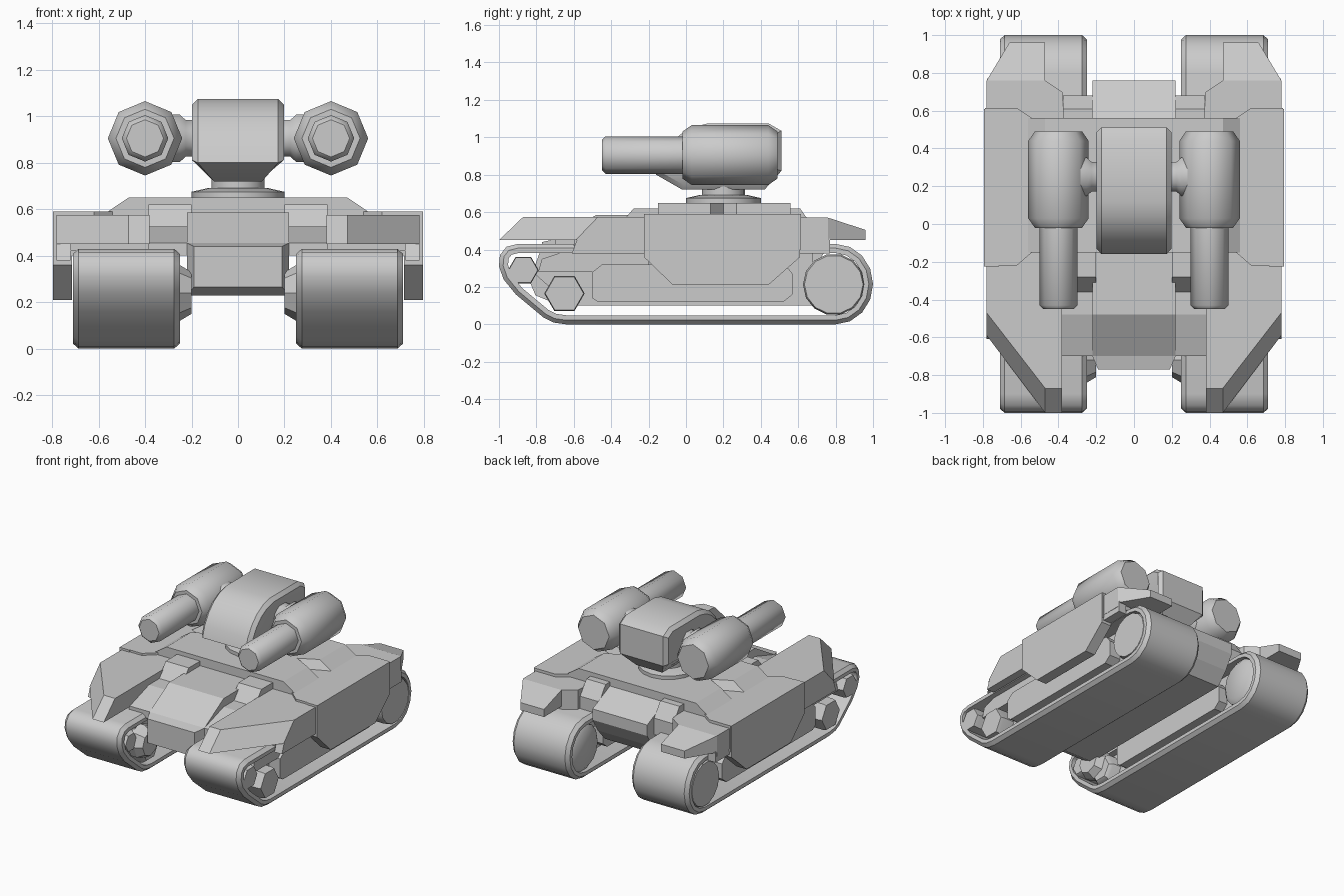
import bpy, bmesh, math
from mathutils import Vector

if "Cube" in bpy.data.objects:
    bpy.data.objects.remove(bpy.data.objects["Cube"])


def loft(name, sections, mirror=False, smooth=None, ring=False):
    """Skin equal-length loops; cap the ends, or join last to first for a ring."""
    bm = bmesh.new()
    loops = [[bm.verts.new(p) for p in s] for s in sections]
    n = len(loops[0])
    pairs = list(zip(loops, loops[1:])) + ([(loops[-1], loops[0])] if ring else [])
    for a, b in pairs:
        for i in range(n):
            j = (i + 1) % n
            bm.faces.new((a[i], a[j], b[j], b[i]))
    if not ring:
        bm.faces.new(loops[0])
        bm.faces.new(loops[-1])
    bmesh.ops.recalc_face_normals(bm, faces=bm.faces)
    me = bpy.data.meshes.new(name)
    bm.to_mesh(me)
    bm.free()
    ob = bpy.data.objects.new(name, me)
    bpy.context.collection.objects.link(ob)
    if mirror:
        m = ob.modifiers.new("mirror", 'MIRROR')
        m.use_clip = True
    if smooth:
        bpy.ops.object.select_all(action='DESELECT')
        ob.select_set(True)
        bpy.context.view_layer.objects.active = ob
        bpy.ops.object.shade_smooth_by_angle(angle=math.radians(smooth))
    return ob


def side(pts, x):
    return [(x, y, z) for y, z in pts]


def flat(pts, z):
    return [(x, y, z) for x, y in pts]


def slab(name, pts, x0, x1, **kw):
    return loft(name, [side(pts, x0), side(pts, x1)], **kw)


def plate(name, pts, z0, z1, **kw):
    return loft(name, [flat(pts, z0), flat(pts, z1)], **kw)


def inset(pts, d):
    """Shrink a counter-clockwise outline by d."""
    out = []
    n = len(pts)
    for i in range(n):
        p0, p, p1 = (Vector(pts[k % n]) for k in (i - 1, i, i + 1))
        a, b = (p - p0).normalized(), (p1 - p).normalized()
        na, nb = Vector((-a.y, a.x)), Vector((-b.y, b.x))
        out.append(tuple(p + (na + nb) * d / (1 + na.dot(nb))))
    return out


def turned(name, rings, axis, centre, n, phase=0.0, **kw):
    """Stack of (position, radius) circles along an axis."""
    secs = []
    for t, r in rings:
        sec = []
        for i in range(n):
            a = 2 * math.pi * i / n + phase
            u, v = r * math.cos(a), r * math.sin(a)
            p = {'x': (t, u, v), 'y': (u, t, v), 'z': (u, v, t)}[axis]
            sec.append(tuple(Vector(p) + Vector(centre)))
        secs.append(sec)
    return loft(name, secs, **kw)


# Track bands: flattened front, round rear
track = [(-0.64, 0), (0.8, 0)]
track += [(0.8 + 0.2 * math.sin(a), 0.215 - 0.215 * math.cos(a))
          for a in [math.pi * k / 8 for k in range(1, 8)]]
track += [(0.8, 0.43), (-0.9, 0.43), (-0.96, 0.415), (-0.995, 0.37), (-1.0, 0.31),
          (-0.975, 0.24), (-0.91, 0.16), (-0.76, 0.035), (-0.71, 0.01)]
small, hole = inset(track, 0.022), inset(track, 0.048)
loft("track_band", [side(hole, 0.25), side(small, 0.25), side(track, 0.275),
                    side(track, 0.685), side(small, 0.71), side(hole, 0.71)],
     mirror=True, smooth=40, ring=True)

# Running gear inside the bands
slab("track_core", [(-0.62, 0.1), (0.68, 0.1), (0.68, 0.39), (-0.78, 0.39), (-0.82, 0.28)],
     0.34, 0.6, mirror=True)
slab("track_frame", [(-0.5, 0.14), (-0.47, 0.12), (0.52, 0.12), (0.57, 0.16), (0.57, 0.27),
                     (0.53, 0.32), (-0.45, 0.32), (-0.5, 0.28)], 0.27, 0.69, mirror=True)
slab("track_upper_rail", [(-0.79, 0.28), (-0.45, 0.28), (-0.4, 0.32), (-0.2, 0.32),
                          (-0.2, 0.39), (-0.65, 0.39), (-0.77, 0.35)], 0.29, 0.67, mirror=True)
for name, y, z, r, n in (("rear_wheel", 0.79, 0.213, 0.165, 14),
                         ("front_wheel", -0.65, 0.165, 0.108, 6),
                         ("idler_wheel", -0.87, 0.29, 0.082, 6)):
    turned(name, [(0.25, r * 0.8), (0.275, r), (0.685, r), (0.71, r * 0.95)], 'x',
           (0, y, z), n, mirror=True, smooth=40)
turned("inner_hub", [(0.2, 0.09), (0.25, 0.12), (0.3, 0.12)], 'x', (0, -0.72, 0.24), 8,
       mirror=True)

# Hull body and belly with tapered nose
slab("hull_body", [(-0.7, 0.23), (0.62, 0.23), (0.7, 0.32), (0.76, 0.42), (0.76, 0.5),
                   (0.56, 0.59), (-0.48, 0.585), (-0.7, 0.455)], -0.22, 0.22)


def rect(w, y, z0, z1):
    return [(-w, y, z0), (w, y, z0), (w, y, z1), (-w, y, z1)]


loft("hull_nose", [rect(0.22, -0.7, 0.23, 0.455), rect(0.19, -0.77, 0.265, 0.44)])
slab("front_shoulder", [(-0.7, 0.4), (-0.1, 0.4), (-0.1, 0.62), (-0.28, 0.62), (-0.36, 0.525),
                        (-0.48, 0.525), (-0.7, 0.455)], 0.2, 0.385, mirror=True)
slab("rear_shoulder", [(0.5, 0.4), (0.68, 0.4), (0.68, 0.52), (0.61, 0.62), (0.5, 0.62)],
     0.22, 0.375, mirror=True)

# Side armour and upper hull
slab("side_skirt", [(-0.07, 0.21), (0.44, 0.21), (0.61, 0.36), (0.61, 0.59),
                    (-0.225, 0.59), (-0.225, 0.36)], 0.715, 0.795, mirror=True)
plate("upper_hull", [(0, -0.15), (0.54, -0.15), (0.62, -0.22), (0.79, -0.22), (0.79, 0.615),
                     (0.62, 0.615), (0.54, 0.56), (0, 0.56)], 0.4, 0.59, mirror=True)

# Raised deck with notched flanks
deck = [(0, -0.15), (0.56, -0.15), (0.56, 0.13), (0.4, 0.2), (0.56, 0.27), (0.56, 0.56), (0, 0.56)]
loft("top_deck", [flat(deck, 0.59), [(x * 0.84, y, 0.65) for x, y in deck]], mirror=True)

# Front fenders
back = [(0.78, -0.15), (0.38, -0.15)]
loft("front_fender", [flat([(0.38, -1.0), (0.47, -1.0), (0.78, -0.59)] + back, 0.45),
                      flat([(0.38, -0.87), (0.47, -0.87), (0.78, -0.47)] + back, 0.575)],
     mirror=True)
slab("front_fender_lip", [(-0.61, 0.38), (-0.15, 0.38), (-0.15, 0.46), (-0.58, 0.46)],
     0.72, 0.78, mirror=True)
plate("front_fender_base", [(0.385, -0.6), (0.72, -0.6), (0.72, -0.15), (0.385, -0.15)],
      0.42, 0.46, mirror=True)

# Rear fenders with sloping prongs
plate("rear_fender", [(0.37, 0.55), (0.78, 0.55), (0.78, 0.76), (0.47, 0.76), (0.38, 0.7)],
      0.42, 0.57, mirror=True)
prong = [(0.47, 0.76), (0.78, 0.76), (0.66, 0.96), (0.47, 0.96)]
loft("rear_fender_prong", [flat(prong, 0.45),
                           [(x, y, 0.57 if y < 0.8 else 0.505) for x, y in prong]], mirror=True)
slab("rear_fender_lip", [(0.58, 0.38), (0.77, 0.38), (0.77, 0.46), (0.58, 0.46)],
     0.715, 0.778, mirror=True)

# Turret ring and neck
turned("turret_ring", [(0.64, 0.2), (0.675, 0.2), (0.692, 0.125), (0.692, 0.115), (0.74, 0.115)],
       'z', (0, 0.2, 0), 16, smooth=35)

# Turret head: chamfered sides, narrow underside
head = [(-0.02, 0.72), (0.42, 0.72), (0.51, 0.82), (0.51, 1.035), (0.44, 1.075), (0.12, 1.075),
        (0.04, 1.055), (-0.03, 1.015), (-0.09, 0.955), (-0.135, 0.88), (-0.16, 0.8)]
head_in = inset(head, 0.025)


def head_loop(pts, x):
    return [(x * (0.6 if z < 0.76 else 1), y, z) for y, z in pts]


loft("turret_head", [head_loop(head_in, -0.198), head_loop(head, -0.173),
                     head_loop(head, 0.173), head_loop(head_in, 0.198)], smooth=30)

# Gun pods, barrels and their arms
turned("gun_arm", [(0.15, 0.085), (0.225, 0.085), (0.25, 0.11), (0.4, 0.11)], 'x',
       (0, 0.25, 0.905), 8, math.pi / 8, mirror=True, smooth=50)
turned("gun_pod", [(-0.02, 0.125), (0.03, 0.16), (0.44, 0.16), (0.49, 0.125)], 'y',
       (0.4, 0, 0.905), 8, mirror=True, smooth=46).data.update()
turned("gun_barrel", [(-0.45, 0.08), (-0.43, 0.1), (0.0, 0.1)], 'y',
       (0.4, 0, 0.905), 8, mirror=True, smooth=46)
